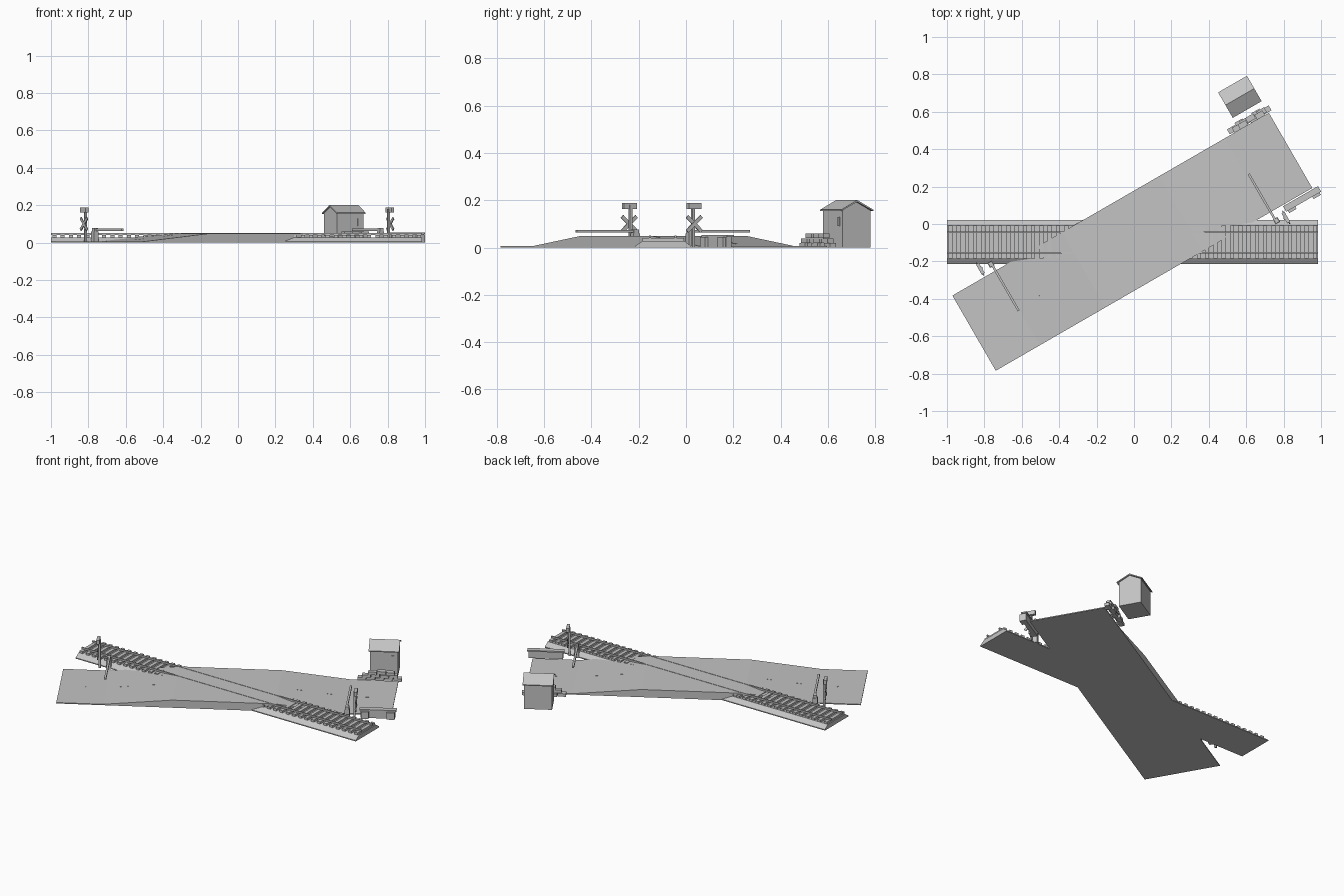
import bpy, bmesh, math
from mathutils import Matrix, Vector

if "Cube" in bpy.data.objects:
    bpy.data.objects.remove(bpy.data.objects["Cube"])

grey = bpy.data.materials.new("concrete grey")
grey.diffuse_color = (0.55, 0.55, 0.55, 1)
grey.use_nodes = True
grey.node_tree.nodes["Principled BSDF"].inputs["Base Color"].default_value = grey.diffuse_color
A = math.radians(30)                       # road direction
U = Vector((math.cos(A), math.sin(A), 0))
V = Vector((-math.sin(A), math.cos(A), 0))


def frame(x, y, z=0, ang=A):
    return Matrix.Translation((x, y, z)) @ Matrix.Rotation(ang, 4, 'Z')


def finish(name, bm):
    bmesh.ops.recalc_face_normals(bm, faces=bm.faces[:])
    me = bpy.data.meshes.new(name)
    bm.to_mesh(me)
    bm.free()
    me.materials.append(grey)
    ob = bpy.data.objects.new(name, me)
    bpy.context.collection.objects.link(ob)
    return ob


def boxes(name, items, m=Matrix()):
    """items: (centre, size, optional turn about local x)"""
    bm = bmesh.new()
    for c, s, *t in items:
        local = Matrix.Translation(c) @ Matrix.Rotation(t[0] if t else 0, 4, 'X')
        bmesh.ops.create_cube(bm, size=1, matrix=m @ local @ Matrix.Diagonal((*s, 1)))
    return finish(name, bm)


def extrude(name, profile, axis, a, b, m=Matrix()):
    """Closed profile (p, z) swept along local x or y from a to b."""
    bm = bmesh.new()

    def pt(p, z, t):
        return m @ Vector((t, p, z) if axis == 'X' else (p, t, z))
    r0 = [bm.verts.new(pt(p, z, a)) for p, z in profile]
    r1 = [bm.verts.new(pt(p, z, b)) for p, z in profile]
    bm.faces.new(r0)
    bm.faces.new(r1)
    n = len(profile)
    for i in range(n):
        j = (i + 1) % n
        bm.faces.new((r0[i], r0[j], r1[j], r1[i]))
    return finish(name, bm)


# Road with a ramp on each side of the crossing
LOW, HIGH = 0.006, 0.049
L = 0.977
road = frame(-0.009, -0.095)
extrude("road", [(-L, 0), (-L, LOW), (-0.705, LOW), (-0.30, HIGH),
                 (0.30, HIGH), (0.705, LOW), (L, LOW), (L, 0)], 'Y', -0.232, 0.232, road)

# Ballast bed, sleepers and rails
extrude("track_bed", [(-0.215, 0), (-0.215, 0.006), (-0.183, 0.028),
                      (-0.008, 0.028), (0.022, 0.006), (0.022, 0)], 'X', -1.0, 0.985)
N = 45
boxes("sleepers", [((-0.982 + i * 1.949 / (N - 1), -0.097, 0.034), (0.022, 0.176, 0.014))
                   for i in range(N)])
boxes("rails", [((-0.0075, y, 0.0455), (1.985, 0.008, 0.011)) for y in (-0.044, -0.153)])

# Warning signs: post, crossed boards and lamp box
for side, x, y, turn in (("left", -0.815, -0.235, A), ("right", 0.805, 0.03, A + math.pi)):
    m = frame(x, y, 0, turn)
    boxes(side + "_sign", [
        ((0, 0, 0.09), (0.012, 0.012, 0.18)),
        ((-0.008, 0, 0.175), (0.018, 0.062, 0.026)),
        ((-0.010, 0, 0.1), (0.005, 0.094, 0.016), math.radians(42)),
        ((-0.010, 0, 0.1), (0.006, 0.094, 0.016), math.radians(-42)),
    ], m)

# Barrier gates: cabinet and long arm across the lane
for side, x, y, turn in (("left", -0.765, -0.215, A), ("right", 0.762, 0.018, A + math.pi)):
    m = frame(x, y, 0, turn)
    boxes(side + "_gate_cabinet", [((0, 0, 0.03), (0.028, 0.03, 0.06)),
                                   ((0, 0, 0.068), (0.022, 0.026, 0.018))], m)
    boxes(side + "_gate_arm", [((0.004, -0.145, 0.069), (0.012, 0.29, 0.012))], m)

# Keeper's hut: walls, gable, overhanging roof, window
hut = frame(0.566, 0.68)
extrude("hut_walls", [(-0.068, 0), (-0.068, 0.157), (0, 0.192), (0.068, 0.157), (0.068, 0)],
        'X', -0.082, 0.082, hut)
extrude("hut_roof", [(-0.0785, 0.154), (-0.0785, 0.160), (0, 0.201), (0.0785, 0.160),
                     (0.0785, 0.154), (0, 0.193)], 'X', -0.089, 0.089, hut)
boxes("hut_window", [((0.052, -0.069, 0.11), (0.014, 0.005, 0.04))], hut)

# Block pile beside the hut, three staggered courses
pile = frame(0.617, 0.555)
items = []
for k, (cols, off) in enumerate(((5, 0), (4, 0.0), (3, 0.01))):
    for i in range(cols):
        x = (i - (cols - 1) / 2) * 0.052 + off
        items.append(((x, 0.006 * (k == 0) + (0.006 if i % 2 else -0.004), 0.01 + 0.0195 * k),
                      (0.049, 0.030, 0.019)))
boxes("block_pile", items, pile)

# Low wall on the other road side
boxes("low_wall", [((0, 0.004, 0.024), (0.20, 0.026, 0.048)),
                   ((0, 0.008, 0.049), (0.215, 0.034, 0.008)),
                   ((-0.075, -0.012, 0.022), (0.045, 0.022, 0.044)),
                   ((0.075, -0.012, 0.022), (0.045, 0.022, 0.044))], frame(0.903, 0.127))

# Small centre-line dashes lying on the ramps
slope = math.atan2(HIGH - LOW, 0.405)
for sgn in (-1, 1):
    for d in (0.42, 0.60, 0.80):
        ramp = d < 0.705
        z = LOW + (0.705 - d) * math.tan(slope) if ramp else LOW
        m = road @ Matrix.Translation((sgn * d, 0, z)) @ Matrix.Rotation(
            sgn * slope if ramp else 0, 4, 'Y')
        boxes("road_dash", [((0, 0, 0), (0.05, 0.007, 0.002))], m)
